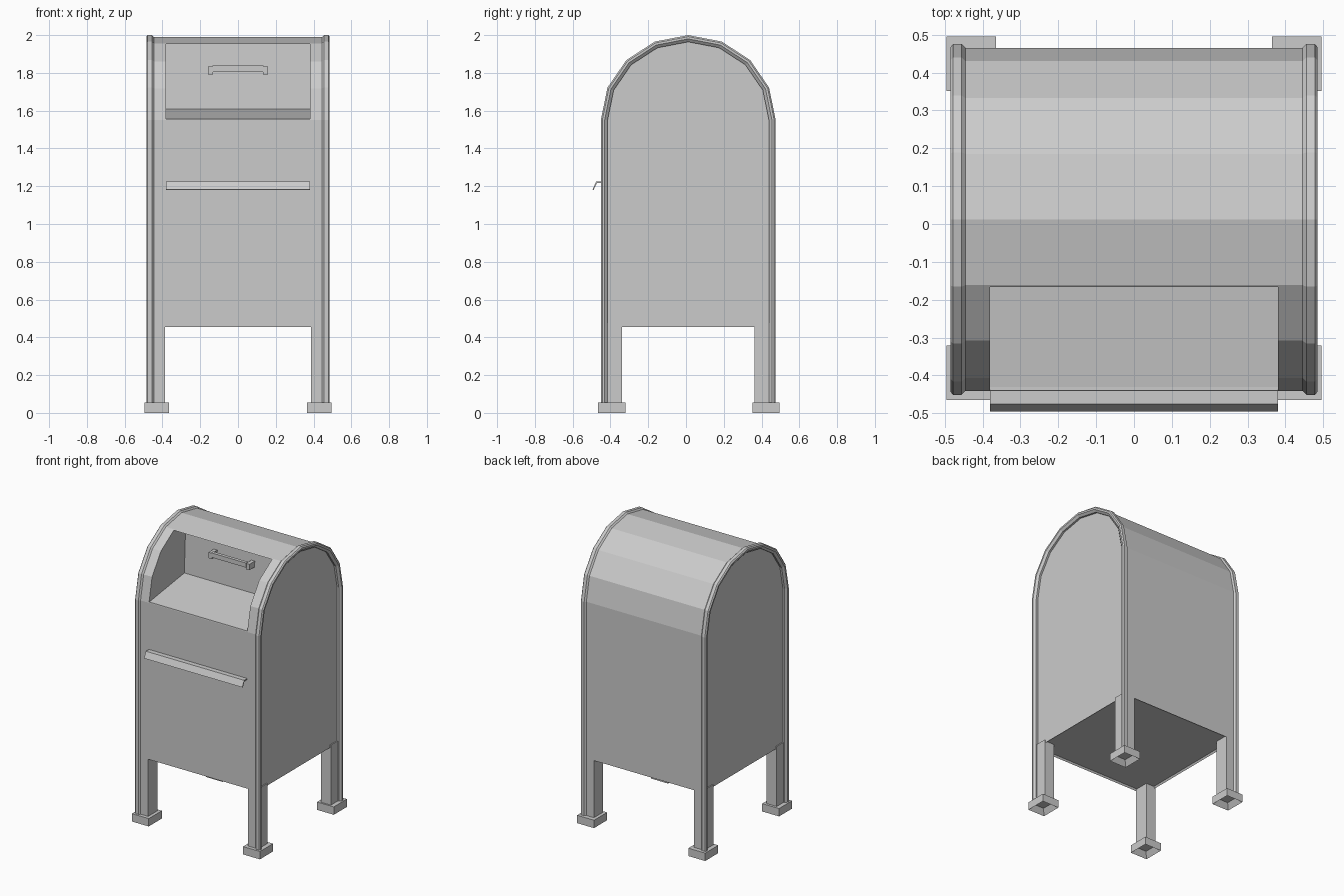
import bpy, bmesh, math
from mathutils import Vector

cube = bpy.data.objects.get("Cube")
if cube:
    bpy.data.objects.remove(cube, do_unlink=True)

# One painted metal colour
metal = bpy.data.materials.new("grey_metal")
metal.use_nodes = True
GREY = (0.6, 0.6, 0.6, 1)
metal.diffuse_color = GREY
metal.node_tree.nodes["Principled BSDF"].inputs["Base Color"].default_value = GREY

MID_Y, RAD_Y, RAD_Z, SPRING = 0.012, 0.463, 0.45, 1.55
FLOOR, FOOT_TOP = 0.455, 0.055


def finish(bm, name):
    bmesh.ops.recalc_face_normals(bm, faces=bm.faces)
    mesh = bpy.data.meshes.new(name)
    bm.to_mesh(mesh)
    bm.free()
    obj = bpy.data.objects.new(name, mesh)
    mesh.materials.append(metal)
    bpy.context.collection.objects.link(obj)
    return obj


def outline(inset, bottom):
    """Side outline as (y, z): straight walls under an eight-sided arch."""
    ry, rz = RAD_Y - inset, RAD_Z - inset
    arch = [(MID_Y - ry * math.cos(i * math.pi / 8), SPRING + rz * math.sin(i * math.pi / 8))
            for i in range(9)]
    return [(MID_Y - ry, bottom)] + arch + [(MID_Y + ry, bottom)]


def loft(name, rings, closed=False):
    """Skin between rings of 3D points; caps the ends unless closed."""
    bm = bmesh.new()
    vs = [[bm.verts.new(p) for p in ring] for ring in rings]
    n = len(vs[0])
    pairs = list(zip(vs, vs[1:])) + ([(vs[-1], vs[0])] if closed else [])
    for a, b in pairs:
        for i in range(n):
            j = (i + 1) % n
            bm.faces.new((a[i], a[j], b[j], b[i]))
    if not closed:
        bm.faces.new(vs[0])
        bm.faces.new(vs[-1])
    return finish(bm, name)


def prism(name, profile, half):
    return loft(name, [[(x, y, z) for y, z in profile] for x in (-half, half)])


def box(name, lo, hi):
    lo, hi = Vector(lo), Vector(hi)
    bm = bmesh.new()
    bmesh.ops.create_cube(bm, size=1)
    for v in bm.verts:
        v.co = (lo + hi) / 2 + v.co * (hi - lo)
    return finish(bm, name)


def hollow_underside(obj, margin, depth):
    """Sink an inset panel into the lowest face."""
    bm = bmesh.new()
    bm.from_mesh(obj.data)
    face = min(bm.faces, key=lambda f: f.calc_center_median().z)
    bmesh.ops.inset_region(bm, faces=[face], thickness=margin)
    bmesh.ops.translate(bm, verts=face.verts, vec=(0, 0, depth))
    bm.to_mesh(obj.data)
    bm.free()


# Body shell with the deposit recess cut into the front
body = prism("body", outline(0.01, FLOOR), 0.458)
hollow_underside(body, 0.012, 0.012)
cutter = prism("recess_cutter", [(-0.6, 1.556), (-0.43, 1.556), (-0.05, 1.61),
                                 (-0.035, 1.953), (-0.6, 1.953)], 0.38)
cutter.hide_render = True
cut = body.modifiers.new("recess", "BOOLEAN")
cut.operation, cut.solver, cut.object = "DIFFERENCE", "EXACT", cutter
bpy.context.view_layer.objects.active = body
bpy.ops.object.modifier_apply(modifier="recess")
bpy.data.objects.remove(cutter, do_unlink=True)

# Bevelled rims that run down the legs, with their section as (x, inset)
SECTION = [(0.445, 0.035), (0.445, 0.01), (0.455, 0), (0.478, 0),
           (0.485, 0.008), (0.485, 0.02), (0.472, 0.036)]
for side, s in (("left", 1), ("right", -1)):
    paths = [[(s * x, y, z) for y, z in outline(d, FOOT_TOP)] for x, d in SECTION]
    loft("rim_" + side, list(zip(*paths)))

    # Legs and hollow feet
    for end, e in (("front", -1), ("back", 1)):
        y_out, y_in = MID_Y + e * 0.452, MID_Y + e * 0.35
        box(f"leg_{end}_{side}", (min(s * 0.387, s * 0.465), min(y_in, y_out), FOOT_TOP - 0.01),
            (max(s * 0.387, s * 0.465), max(y_in, y_out), FLOOR + 0.02))
        cx, cy = s * 0.43, 0.015 + e * 0.408
        foot = box(f"foot_{end}_{side}", (cx - 0.065, cy - 0.072, 0),
                   (cx + 0.065, cy + 0.072, FOOT_TOP))
        hollow_underside(foot, 0.032, 0.04)

    # Handle mounts
    box("handle_mount_" + side, (s * 0.145 - 0.013, -0.1, 1.792),
        (s * 0.145 + 0.013, -0.035, 1.833))

# Handle bar
box("handle_bar", (-0.135, -0.105, 1.806), (0.135, -0.082, 1.838))

# Thin bent ledge across the front
prism("front_ledge", [(-0.435, 1.225), (-0.475, 1.225), (-0.495, 1.183), (-0.489, 1.18),
                      (-0.471, 1.217), (-0.435, 1.217)], 0.38)
